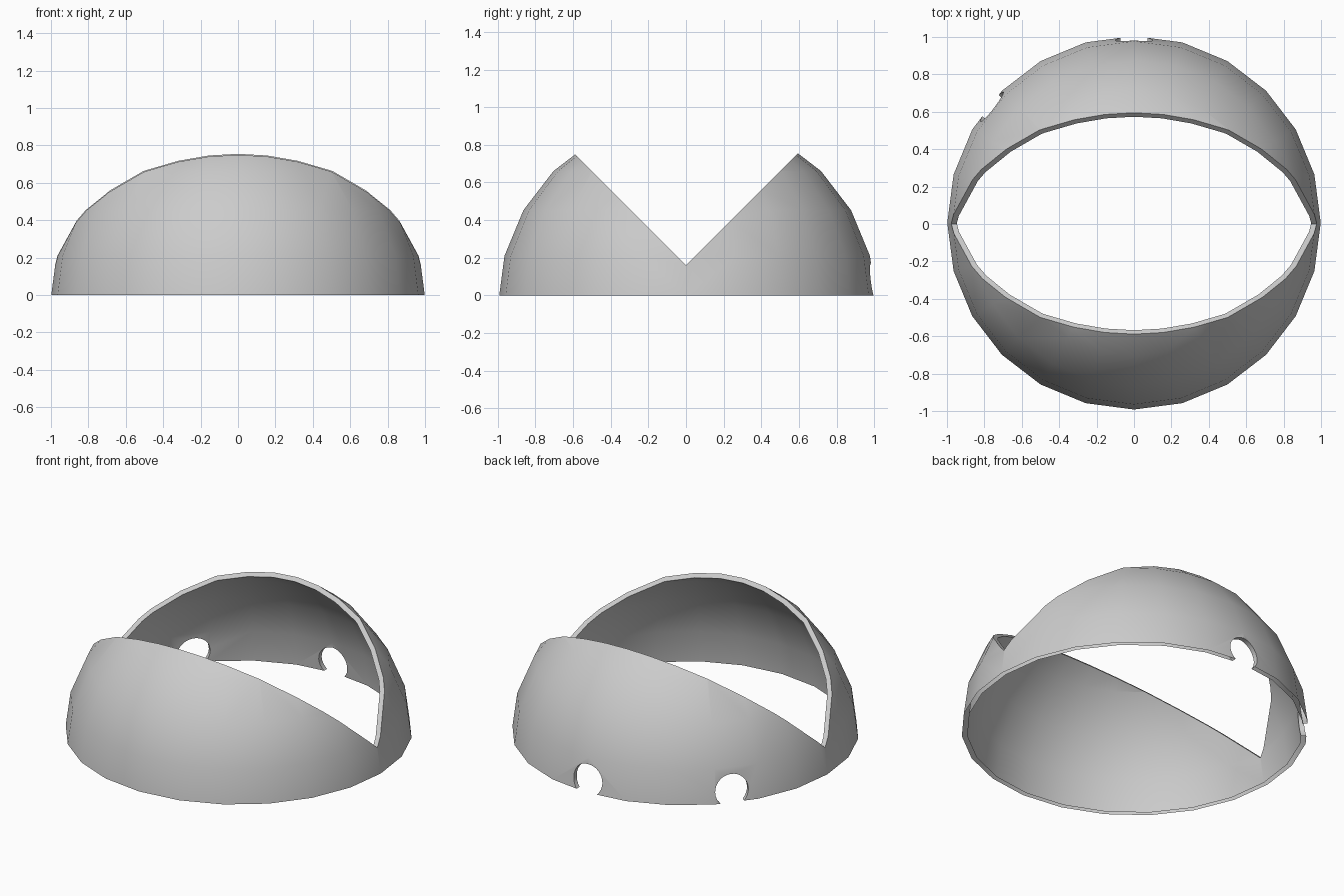
import bpy, bmesh, math
from mathutils import Matrix, Vector

if "Cube" in bpy.data.objects:
    bpy.data.objects.remove(bpy.data.objects["Cube"])

R, WALL = 1.005, 0.03
CENTRE = Vector((0, 0.0065, -0.05))


def make_object(name, bm):
    mesh = bpy.data.meshes.new(name)
    bm.to_mesh(mesh)
    bm.free()
    obj = bpy.data.objects.new(name, mesh)
    bpy.context.collection.objects.link(obj)
    return obj


# hollow sphere: outer skin and reversed inner skin
bm = bmesh.new()
place = Matrix.Translation(CENTRE)
inner = bmesh.ops.create_uvsphere(bm, u_segments=24, v_segments=12,
                                  radius=R - WALL, matrix=place)
bmesh.ops.reverse_faces(bm, faces=bm.faces[:])
bmesh.ops.create_uvsphere(bm, u_segments=24, v_segments=12, radius=R, matrix=place)
shell = make_object("split_dome_shell", bm)

# wedge cutter: a long box standing on its edge
bm = bmesh.new()
bmesh.ops.create_cube(bm, size=2, matrix=Matrix.Translation((0, 0, 0.16 + math.sqrt(2)))
                      @ Matrix.Rotation(math.radians(45), 4, 'X')
                      @ Matrix.Diagonal((2, 1, 1, 1)))
cutters = [make_object("wedge_cutter", bm)]

# round notch cutters at the back rim
for azimuth in (90, 140.5):
    bm = bmesh.new()
    turn = Matrix.Rotation(math.radians(azimuth), 4, 'Z')
    bmesh.ops.create_cone(bm, cap_ends=True, segments=32, radius1=0.1, radius2=0.1,
                          depth=0.5, matrix=turn @ Matrix.Translation((1, 0, 0.07))
                          @ Matrix.Rotation(math.radians(90), 4, 'Y'))
    cutters.append(make_object("notch_cutter", bm))

for cutter in cutters:
    cutter.hide_render = True
    mod = shell.modifiers.new("cut", 'BOOLEAN')
    mod.operation = 'DIFFERENCE'
    mod.solver = 'EXACT'
    mod.object = cutter

# bake the cuts, then slice off everything below the open bottom
depsgraph = bpy.context.evaluated_depsgraph_get()
bm = bmesh.new()
bm.from_mesh(shell.evaluated_get(depsgraph).to_mesh())
shell.modifiers.clear()
bmesh.ops.bisect_plane(bm, geom=bm.verts[:] + bm.edges[:] + bm.faces[:],
                       plane_co=(0, 0, 0), plane_no=(0, 0, 1), clear_inner=True)
bm.to_mesh(shell.data)
bm.free()
for cutter in cutters:
    bpy.data.objects.remove(cutter)

# smooth skin, sharp rims
bpy.ops.object.select_all(action='DESELECT')
shell.select_set(True)
bpy.context.view_layer.objects.active = shell
bpy.ops.object.shade_smooth_by_angle(angle=math.radians(30))
